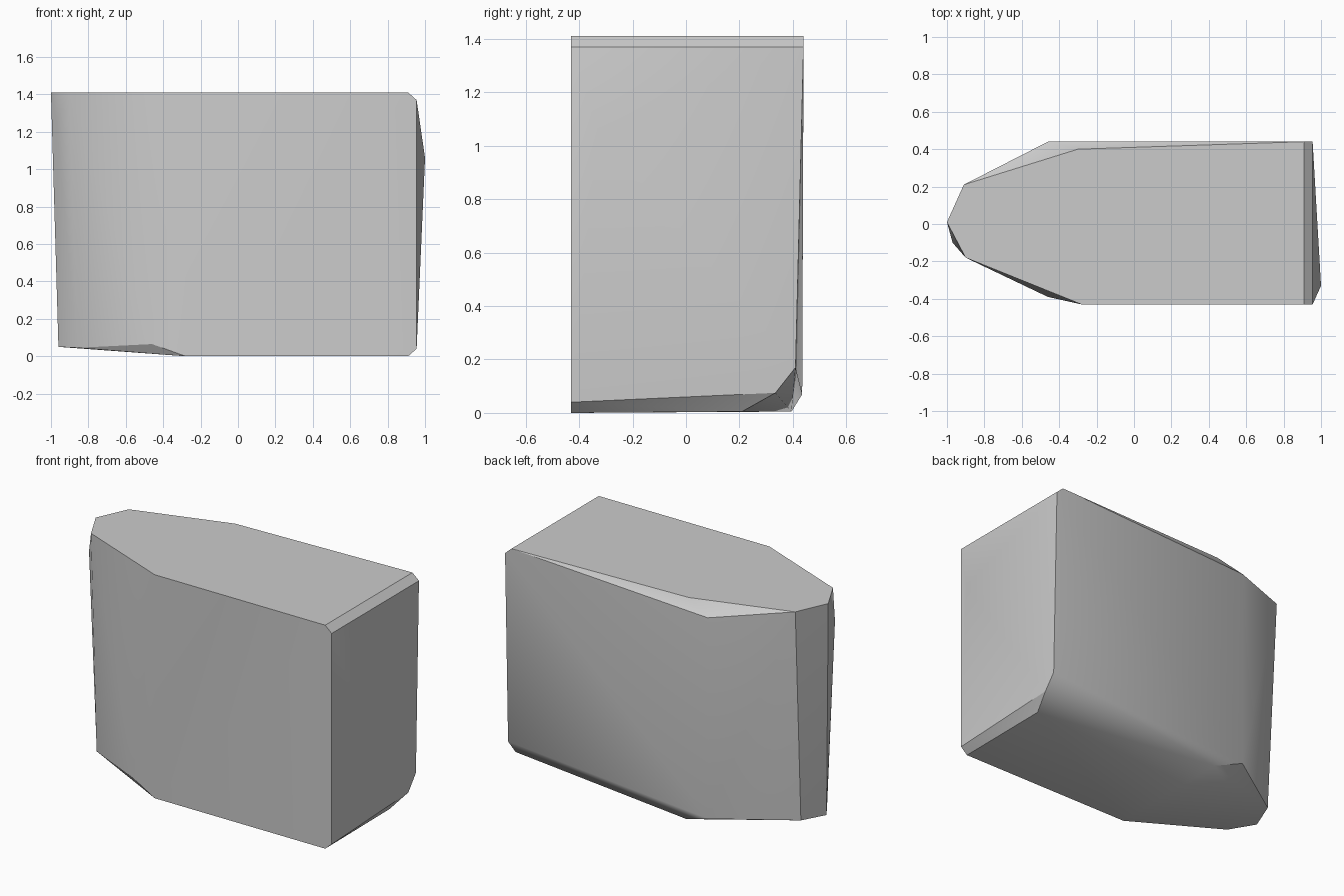
import bpy, bmesh, math

cube = bpy.data.objects.get("Cube")
if cube:
    bpy.data.objects.remove(cube, do_unlink=True)

TOP = 1.41

# Flat top outline, from the nose round to the blunt end
top_outline = [(-1, .01), (-.91, .21), (-.30, .40), (.91, .44),
               (.91, -.43), (-.28, -.43), (-.90, -.18)]
corners = [(x, y, TOP) for x, y in top_outline]

# Blunt end: bevelled upper edge, shallow bulge and clipped lower corner
corners += [(.955, .44, 1.37), (.955, -.43, 1.37), (1, -.33, 1.06),
            (.955, -.43, .04), (.955, .335, .075), (.955, .41, .17)]

# Shoulders and tapering nose
corners += [(-.46, .44, 1.34), (-.46, .435, .07), (-.46, -.39, .065),
            (-.97, -.10, 1.25), (-.96, -.03, .05), (-.90, .14, .065),
            (-.86, -.18, .045)]

# Underside
corners += [(.91, -.43, 0), (.91, .21, .005), (-.28, .395, .005), (-.28, -.43, 0)]

# Wrap the corners in one faceted shell
bm = bmesh.new()
for co in corners:
    bm.verts.new(co)
hull = bmesh.ops.convex_hull(bm, input=bm.verts)
loose = [v for v in bm.verts if not v.link_faces]
bmesh.ops.delete(bm, geom=loose, context='VERTS')
bmesh.ops.dissolve_limit(bm, angle_limit=math.radians(.5),
                         verts=bm.verts, edges=bm.edges)
bmesh.ops.recalc_face_normals(bm, faces=bm.faces)
mesh = bpy.data.meshes.new("tapered_block")
bm.to_mesh(mesh)
bm.free()
block = bpy.data.objects.new("tapered_block", mesh)
bpy.context.collection.objects.link(block)

# Plain grey finish
grey = bpy.data.materials.new("light_grey")
grey.use_nodes = True
colour = (.6, .6, .6, 1)
grey.diffuse_color = colour
grey.node_tree.nodes["Principled BSDF"].inputs["Base Color"].default_value = colour
mesh.materials.append(grey)

# Soft shading across shallow edges only
bpy.context.view_layer.objects.active = block
block.select_set(True)
bpy.ops.object.shade_smooth_by_angle(angle=math.radians(30))
